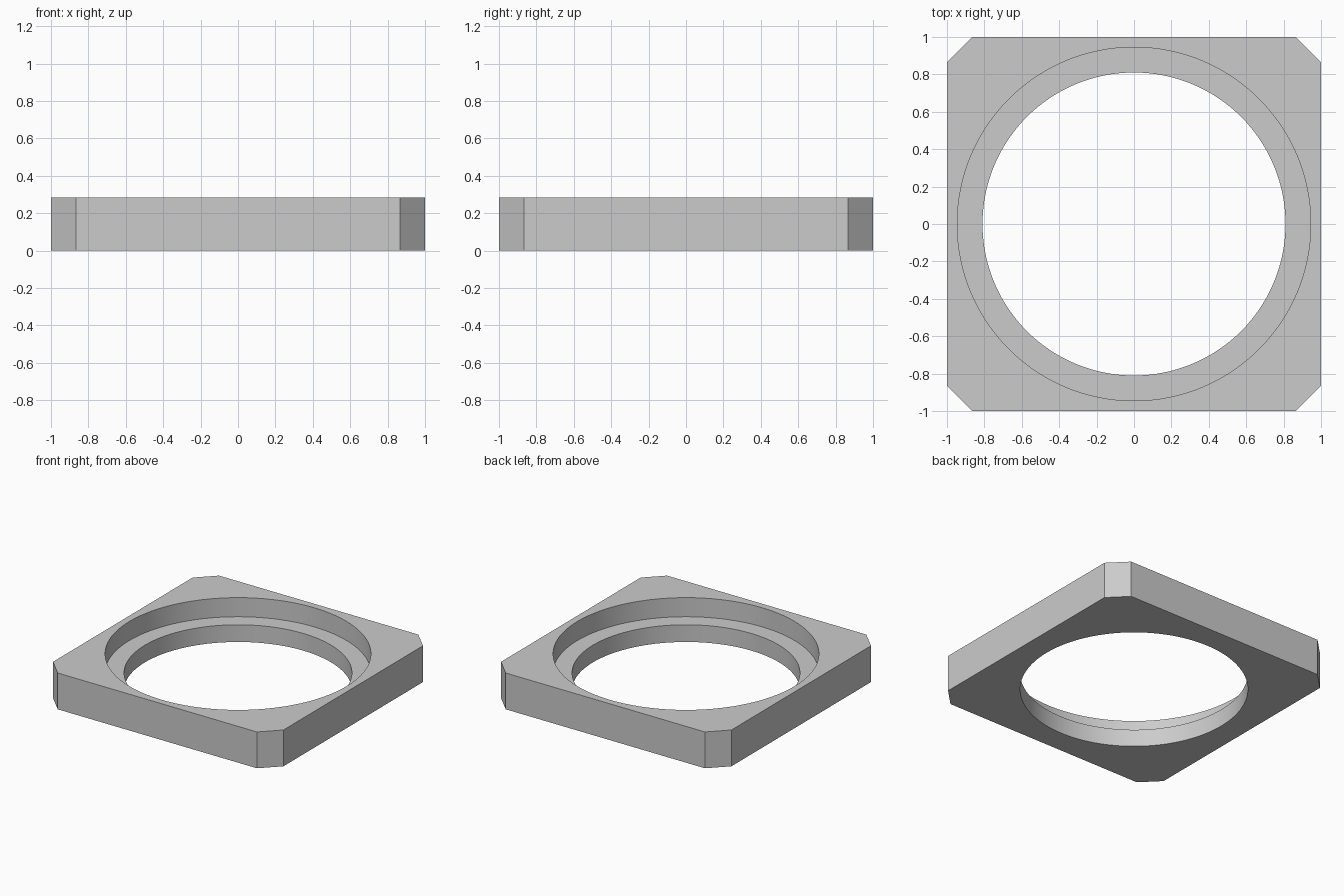
import bpy
import bmesh

HEIGHT = 0.285
LEDGE_Z = 0.135
CHAMFER = 0.135
BORE_RADIUS = 0.81
RECESS_RADIUS = 0.945

if "Cube" in bpy.data.objects:
    bpy.data.objects.remove(bpy.data.objects["Cube"], do_unlink=True)

grey = bpy.data.materials.new("plain grey")
grey.use_nodes = True
colour = (0.6, 0.6, 0.6, 1)
grey.diffuse_color = colour
grey.node_tree.nodes["Principled BSDF"].inputs["Base Color"].default_value = colour


def make_object(name, bm):
    mesh = bpy.data.meshes.new(name)
    bm.normal_update()
    bm.to_mesh(mesh)
    bm.free()
    mesh.materials.append(grey)
    obj = bpy.data.objects.new(name, mesh)
    bpy.context.collection.objects.link(obj)
    return obj


def bore(target, name, radius, bottom, top):
    """Cut a round vertical hole between two heights."""
    bm = bmesh.new()
    bmesh.ops.create_cone(bm, cap_ends=True, segments=128, radius1=radius,
                          radius2=radius, depth=top - bottom)
    bmesh.ops.translate(bm, verts=bm.verts, vec=(0, 0, (top + bottom) / 2))
    cutter = make_object(name, bm)
    cutter.hide_render = True
    mod = target.modifiers.new(name, "BOOLEAN")
    mod.operation = "DIFFERENCE"
    mod.solver = "EXACT"
    mod.object = cutter
    bpy.context.view_layer.objects.active = target
    bpy.ops.object.modifier_apply(modifier=mod.name)
    bpy.data.objects.remove(cutter, do_unlink=True)


# Square plate with chamfered upright corners
bm = bmesh.new()
bmesh.ops.create_cube(bm, size=1)
bmesh.ops.scale(bm, verts=bm.verts, vec=(2, 2, HEIGHT))
bmesh.ops.translate(bm, verts=bm.verts, vec=(0, 0, HEIGHT / 2))
uprights = [e for e in bm.edges
            if abs(e.verts[0].co.z - e.verts[1].co.z) > HEIGHT / 2]
bmesh.ops.bevel(bm, geom=uprights, offset=CHAMFER, offset_type="OFFSET",
                segments=1, affect="EDGES")
plate = make_object("ring_plate", bm)

# Through hole and wider stepped recess from the top
bore(plate, "through_hole", BORE_RADIUS, -0.1, HEIGHT + 0.1)
bore(plate, "top_recess", RECESS_RADIUS, LEDGE_Z, HEIGHT + 0.1)

# Smooth round walls, crisp edges
bpy.ops.object.select_all(action="DESELECT")
plate.select_set(True)
bpy.context.view_layer.objects.active = plate
bpy.ops.object.shade_smooth_by_angle(angle=0.5)
